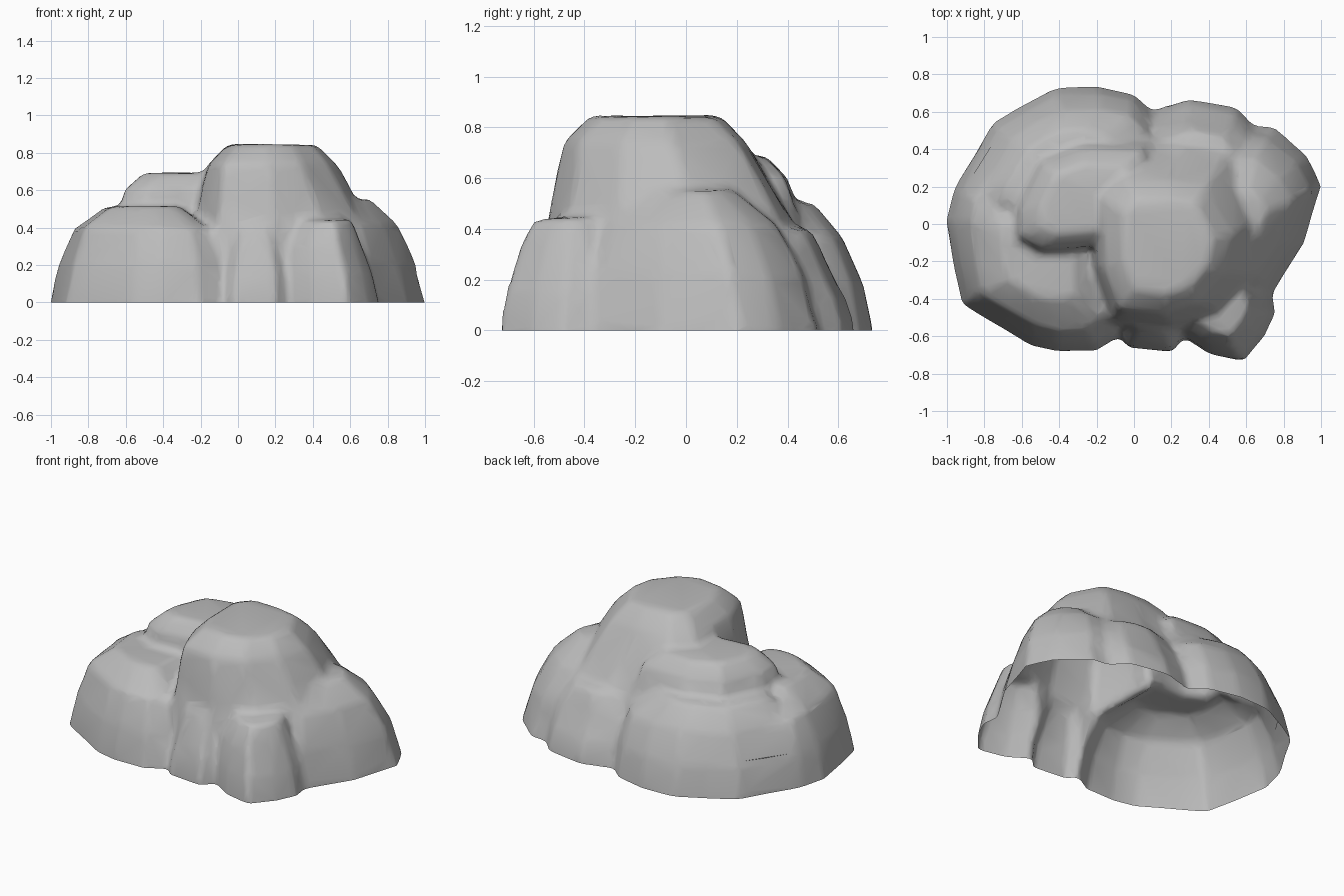
import bpy
import bmesh
from mathutils import Vector, noise

if "Cube" in bpy.data.objects:
    bpy.data.objects.remove(bpy.data.objects["Cube"], do_unlink=True)

stone = bpy.data.materials.new("stone grey")
stone.use_nodes = True
stone.diffuse_color = (0.5, 0.5, 0.5, 1)
shader = stone.node_tree.nodes["Principled BSDF"]
shader.inputs["Base Color"].default_value = (0.5, 0.5, 0.5, 1)
shader.inputs["Roughness"].default_value = 0.9

bm = bmesh.new()


def boulder(base, top_box, rim, height, bulge=0.35, inset=0.3):
    """Convex block rising from a ground outline to a smaller rim and a low crown."""
    x0, x1, y0, y1 = top_box
    xs, ys = zip(*base)
    centre = Vector(((x0 + x1) / 2, (y0 + y1) / 2, rim))
    points = []
    for x, y in base:
        foot = Vector((x, y, 0))
        u = (x - min(xs)) / (max(xs) - min(xs))
        v = (y - min(ys)) / (max(ys) - min(ys))
        edge = Vector((x0 + u * (x1 - x0), y0 + v * (y1 - y0), rim))
        belly = foot.lerp(edge, bulge)
        belly.z = rim / 2
        crown = edge.lerp(centre, inset)
        crown.z = height
        points += [foot - Vector((0, 0, 0.15)), foot, belly, edge, crown]
    verts = [bm.verts.new(p) for p in points]
    hull = bmesh.ops.convex_hull(bm, input=verts)
    loose = {g for g in hull["geom_interior"] + hull["geom_unused"]
             if isinstance(g, bmesh.types.BMVert)}
    bmesh.ops.delete(bm, geom=list(loose), context="VERTS")


# Main peak
boulder([(-.14, -.56), (.25, -.6), (.55, -.5), (.78, -.25), (.86, .1),
         (.62, .52), (.3, .58), (-.1, .57), (-.28, .4), (-.28, -.2)],
        (-.16, .53, -.48, .24), .74, .845)
# Right slab
boulder([(.3, -.45), (.74, -.38), (.9, -.1), (1.005, .2), (.92, .37),
         (.75, .52), (.62, .53), (.3, .4)],
        (.3, .85, -.34, .36), .42, .55, inset=.5)
# Rear left mass
boulder([(-1, .02), (-.97, .18), (-.86, .32), (-.84, .38), (-.76, .53), (-.6, .64),
         (-.43, .72), (-.2, .74), (0, .69), (.1, .6), (.1, .1), (-.3, -.1), (-.8, -.1)],
        (-.86, .06, -.05, .62), .37, .5, inset=.35)
# Upper left shoulder
boulder([(-.75, -.1), (-.75, .1), (-.6, .45), (-.3, .56), (.1, .54), (.1, -.12),
         (-.3, -.12), (-.6, -.2)],
        (-.6, .05, -.14, .4), .6, .69)
# Front left mass
boulder([(-1.005, .02), (-.96, -.25), (-.92, -.43), (-.75, -.53), (-.56, -.64), (-.4, -.685),
         (-.2, -.675), (-.09, -.6), (-.06, -.1), (-.6, .25), (-.97, .18)],
        (-.88, -.14, -.58, .2), .4, .51, inset=.45)
# Front middle toe
boulder([(-.07, -.6), (-.03, -.66), (.21, -.685), (.27, -.6), (.25, -.3), (-.05, -.3)],
        (-.04, .24, -.62, -.3), .25, .4)
# Front right toe
boulder([(.27, -.61), (.4, -.69), (.59, -.74), (.7, -.6), (.755, -.48),
         (.74, -.37), (.6, -.15), (.3, -.2)],
        (.29, .66, -.67, -.2), .3, .44)
# Rear right mass
boulder([(.08, .6), (.3, .665), (.55, .62), (.64, .53), (.6, .1), (.1, .1)],
        (.1, .6, .1, .56), .27, .4)

bmesh.ops.recalc_face_normals(bm, faces=bm.faces)
mesh = bpy.data.meshes.new("rock")
bm.to_mesh(mesh)
bm.free()
rock = bpy.data.objects.new("rock", mesh)
bpy.context.collection.objects.link(rock)

# Fuse the blocks and wear the edges down
remesh = rock.modifiers.new("fuse", "REMESH")
remesh.mode = "VOXEL"
remesh.voxel_size = 0.025
smooth = rock.modifiers.new("wear", "SMOOTH")
smooth.factor = 0.5
smooth.iterations = 6
decimate = rock.modifiers.new("facets", "DECIMATE")
decimate.ratio = 0.12
graph = bpy.context.evaluated_depsgraph_get()
fused = bpy.data.meshes.new_from_object(rock.evaluated_get(graph))
rock.modifiers.clear()
rock.data = fused

# Gentle unevenness, then cut the underside open
bm = bmesh.new()
bm.from_mesh(fused)
bm.normal_update()
shifts = [(v, v.normal * noise.noise(v.co * 4) * 0.012) for v in bm.verts]
for v, shift in shifts:
    v.co += shift
bmesh.ops.bisect_plane(bm, geom=bm.verts[:] + bm.edges[:] + bm.faces[:],
                       plane_co=(0, 0, 0), plane_no=(0, 0, 1), clear_inner=True)
bm.to_mesh(fused)
bm.free()

fused.materials.clear()
fused.materials.append(stone)
for o in bpy.context.selected_objects:
    o.select_set(False)
rock.select_set(True)
bpy.context.view_layer.objects.active = rock
bpy.ops.object.shade_smooth_by_angle(angle=0.9)
